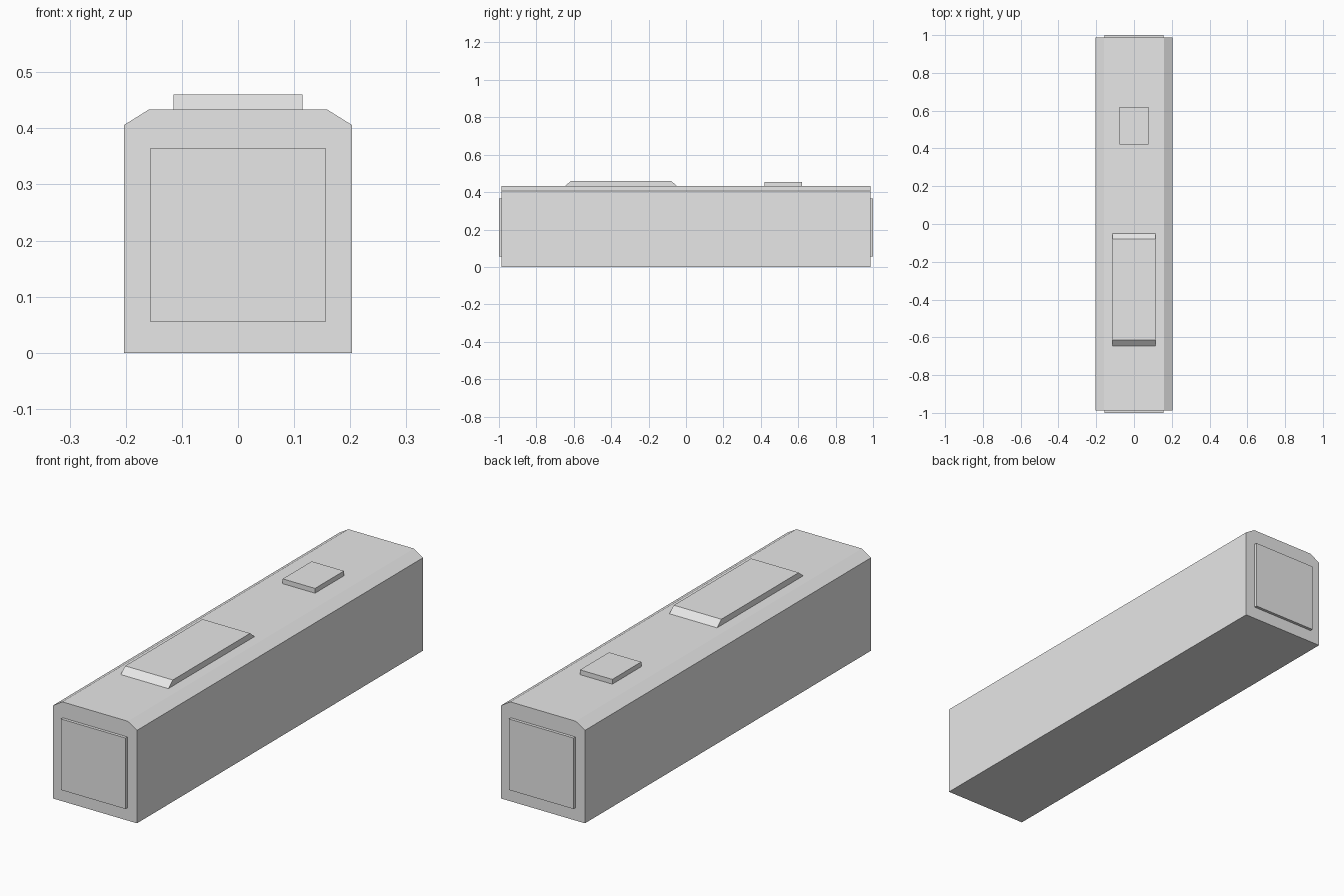
import bpy
import bmesh
from mathutils import Vector

if "Cube" in bpy.data.objects:
    bpy.data.objects.remove(bpy.data.objects["Cube"], do_unlink=True)

grey = bpy.data.materials.new("light_grey")
grey.use_nodes = True
colour = (0.8, 0.8, 0.8, 1)
grey.diffuse_color = colour
grey.node_tree.nodes["Principled BSDF"].inputs["Base Color"].default_value = colour


def prism(name, profile, direction):
    """Extrude a closed profile along a direction into a flat-sided solid."""
    bm = bmesh.new()
    face = bm.faces.new([bm.verts.new(p) for p in profile])
    result = bmesh.ops.extrude_face_region(bm, geom=[face], use_keep_orig=True)
    moved = [v for v in result["geom"] if isinstance(v, bmesh.types.BMVert)]
    bmesh.ops.translate(bm, verts=moved, vec=Vector(direction))
    bmesh.ops.recalc_face_normals(bm, faces=bm.faces[:])
    mesh = bpy.data.meshes.new(name)
    bm.to_mesh(mesh)
    bm.free()
    mesh.materials.append(grey)
    obj = bpy.data.objects.new(name, mesh)
    bpy.context.collection.objects.link(obj)
    return obj


def box(name, low, high):
    """Box between two opposite corners."""
    (x0, y0, z0), (x1, y1, z1) = low, high
    base = [(x0, y0, z0), (x1, y0, z0), (x1, y1, z0), (x0, y1, z0)]
    return prism(name, base, (0, 0, z1 - z0))


# Long body with chamfered roof edges
half_length = 0.987
right_half = [(0.203, 0), (0.203, 0.406), (0.158, 0.434)]
outline = right_half + [(-x, z) for x, z in reversed(right_half)]
prism("body", [(x, -half_length, z) for x, z in outline], (0, 2 * half_length, 0))

# Raised square panels on both ends
for name, y0, y1 in (("front_end_panel", -1, -half_length),
                     ("back_end_panel", half_length, 1)):
    box(name, (-0.156, y0, 0.055), (0.156, y1, 0.365))

# Roof unit with sloping ends
roof = 0.434
slope = [(-0.645, roof), (-0.05, roof), (-0.08, 0.46), (-0.614, 0.46)]
prism("roof_unit", [(-0.115, y, z) for y, z in slope], (0.23, 0, 0))

# Small roof hatch
box("roof_hatch", (-0.078, 0.42, roof), (0.078, 0.62, 0.455))
